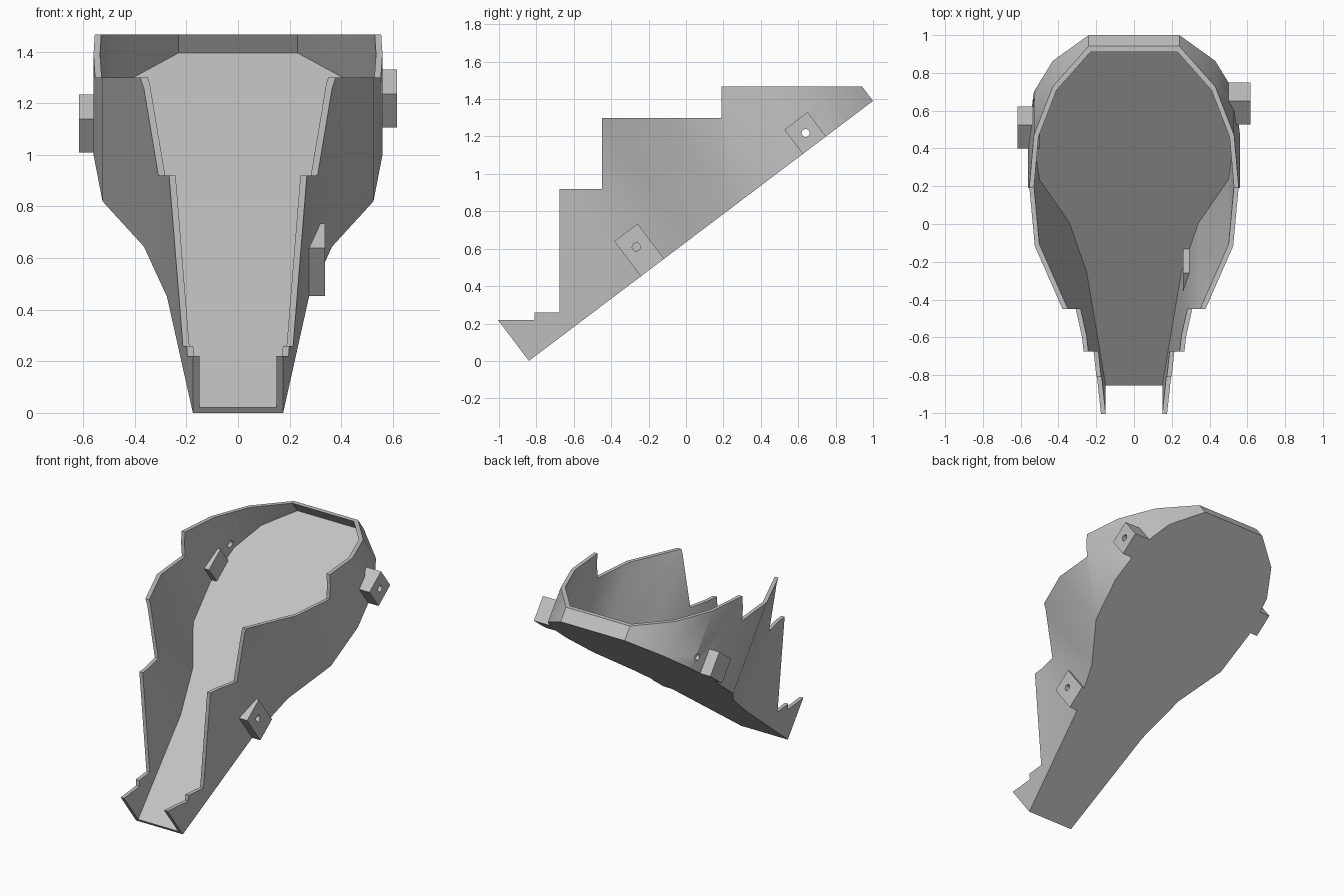
import bpy
import bmesh
import math
from mathutils import Matrix, Vector

cube = bpy.data.objects.get("Cube")
if cube:
    bpy.data.objects.remove(cube, do_unlink=True)

grey = bpy.data.materials.new("plain grey")
grey.use_nodes = True
grey.diffuse_color = (0.54, 0.54, 0.54, 1)
grey.node_tree.nodes["Principled BSDF"].inputs["Base Color"].default_value = grey.diffuse_color

# The tray lies on a slope: local x across, local y up the slope, local z off the floor
SLOPE = Matrix.Translation((0, -0.84, 0)) @ Matrix.Rotation(math.atan2(1.39, 1.84), 4, 'X')
WALL = 0.025


def prism(name, points, sweep, matrix=Matrix()):
    """Sweep a flat polygon into a solid, then place it."""
    bm = bmesh.new()
    face = bm.faces.new([bm.verts.new(p) for p in points])
    swept = bmesh.ops.extrude_face_region(bm, geom=[face])["geom"]
    bmesh.ops.translate(bm, vec=sweep,
                        verts=[v for v in swept if isinstance(v, bmesh.types.BMVert)])
    bmesh.ops.recalc_face_normals(bm, faces=bm.faces)
    bm.transform(matrix)
    mesh = bpy.data.meshes.new(name)
    bm.to_mesh(mesh)
    bm.free()
    mesh.materials.append(grey)
    obj = bpy.data.objects.new(name, mesh)
    bpy.context.collection.objects.link(obj)
    return obj


def select(obj):
    bpy.ops.object.select_all(action='DESELECT')
    obj.select_set(True)
    bpy.context.view_layer.objects.active = obj


def cut(obj, cutter, operation='DIFFERENCE'):
    mod = obj.modifiers.new("cut", 'BOOLEAN')
    mod.operation = operation
    mod.solver = 'EXACT'
    mod.object = cutter
    select(obj)
    bpy.ops.object.modifier_apply(modifier=mod.name)


def inset(chain, distance):
    """Move an outline chain inwards with mitred corners."""
    result = []
    for i, p in enumerate(chain):
        before = chain[i - 1] if i else p * 2 - chain[1]
        after = chain[i + 1] if i + 1 < len(chain) else Vector((-p.x, p.y))
        a, b = (p - before).normalized(), (after - p).normalized()
        na, nb = Vector((-a.y, a.x)), Vector((-b.y, b.x))
        result.append(p + (na + nb) * distance / (1 + na.dot(nb)))
    return result


def outline(chain, height):
    left = [(p.x, p.y, height) for p in chain]
    return left + [(-x, y, z) for x, y, z in reversed(left)]


# Tray shell: half outline from the narrow front to the wide back
half = [Vector(p) for p in [(0.175, 0), (0.275, 0.746), (0.365, 1.07), (0.525, 1.36),
                            (0.56, 1.66), (0.53, 1.93), (0.43, 2.135), (0.24, 2.306)]]
inner = inset(half, WALL)
inner[0] += (inner[0] - inner[1]) * 0.2   # leaves the front end open
tray = prism("tray", outline(half, 0), (0, 0, 1.1), SLOPE)
hollow = prism("hollow_cutter", outline(inner, WALL), (0, 0, 1.3), SLOPE)

# Stepped rim, cut level and upright across both walls
steps = [(-1.2, -0.3), (-1.2, 0.22), (-0.81, 0.22), (-0.81, 0.26), (-0.675, 0.26),
         (-0.675, 0.92), (-0.45, 0.92), (-0.45, 1.3), (0.19, 1.3), (0.19, 1.467),
         (1.3, 1.467), (1.3, -0.3)]
rim = prism("rim_cutter", [(-1, y, z) for y, z in steps], (2, 0, 0))
cut(tray, hollow)
cut(tray, rim, 'INTERSECT')


# Mounting lugs, set through the walls
def lug(name, x0, x1, start, height):
    base = [(x0, start, 0), (x1, start, 0), (x1, start + 0.156, 0), (x0, start + 0.156, 0)]
    return prism(name, base, (0, 0, height), SLOPE)


def drill(name, x0, x1, along, height):
    ring = [(x0, along + 0.022 * math.cos(k * math.pi / 6),
             height + 0.022 * math.sin(k * math.pi / 6)) for k in range(12)]
    return prism(name, ring, (x1 - x0, 0, 0), SLOPE)


upper_left = lug("upper_left_lug", 0.5, 0.617, 1.835, 0.163)
lower_left = lug("lower_left_lug", 0.26, 0.337, 0.75, 0.235)
upper_right = lug("upper_right_lug", -0.617, -0.497, 1.675, 0.162)

# Screw holes; the upper one passes through both walls
upper_drill = drill("upper_hole_cutter", -0.9, 0.9, 1.915, 0.08)
lower_drill = drill("lower_hole_cutter", 0.1, 0.6, 0.825, 0.14)
for part, cutter in [(tray, upper_drill), (tray, lower_drill),
                     (upper_left, upper_drill), (lower_left, lower_drill)]:
    cut(part, cutter)
for cutter in (hollow, rim, upper_drill, lower_drill):
    bpy.data.objects.remove(cutter, do_unlink=True)

for part in (tray, upper_left, lower_left, upper_right):
    select(part)
    bpy.ops.object.shade_smooth_by_angle(angle=math.radians(30))
